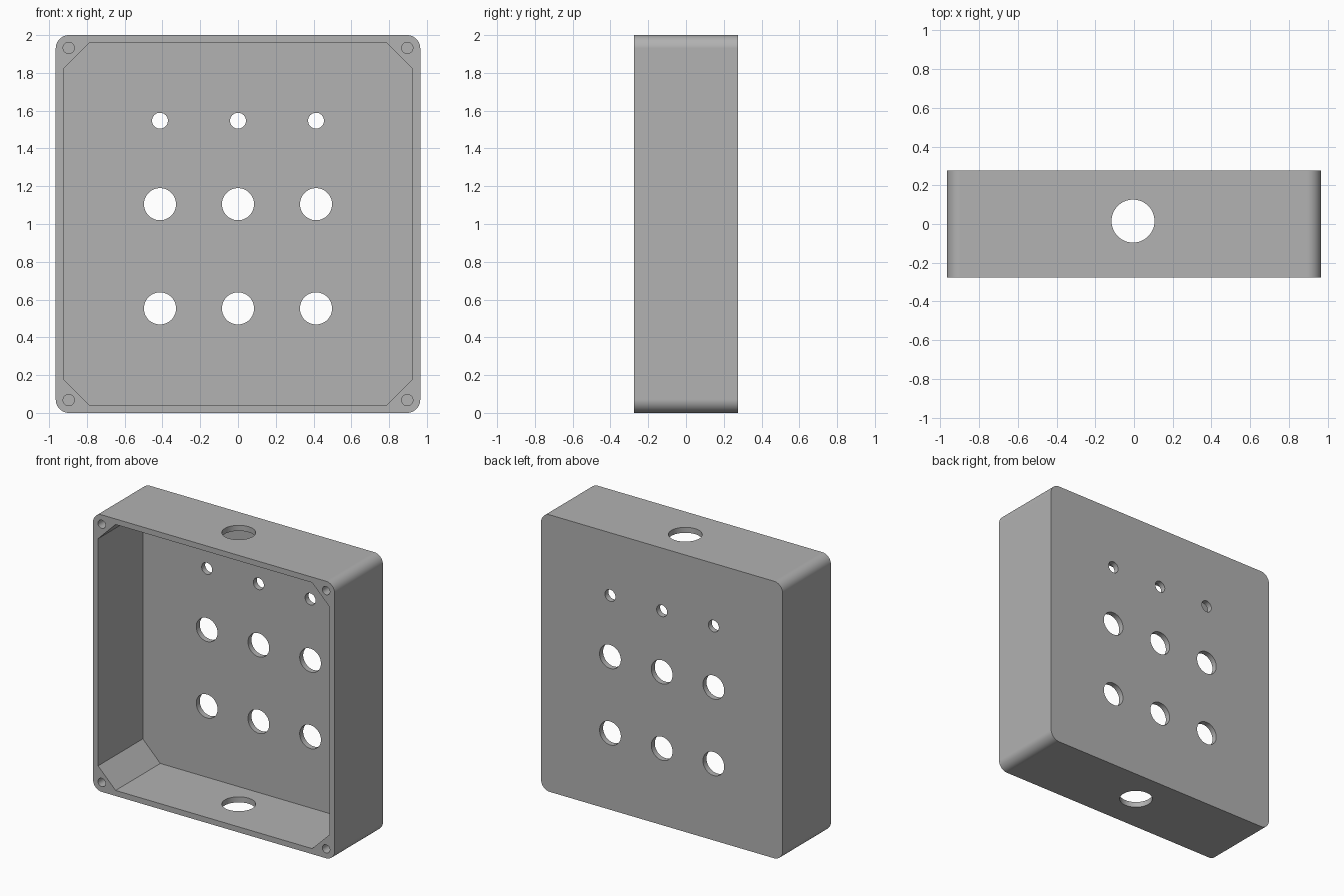
import bpy
import math
from mathutils import Matrix

if "Cube" in bpy.data.objects:
    bpy.data.objects.remove(bpy.data.objects["Cube"], do_unlink=True)

HALF_W, HALF_D, HEIGHT = 0.965, 0.275, 2.0
WALL, BACK, CHAMFER, CORNER = 0.04, 0.04, 0.14, 0.07

grey = bpy.data.materials.new("plain grey")
grey.use_nodes = True
colour = (0.445, 0.445, 0.445, 1)
grey.diffuse_color = colour
grey.node_tree.nodes["Principled BSDF"].inputs["Base Color"].default_value = colour


def prism(name, half_w, z0, z1, y0, y1, cut, segments):
    """Upright block whose four front-to-back edges are bevelled."""
    bpy.ops.mesh.primitive_cube_add(size=1)
    obj = bpy.context.object
    obj.name = name
    obj.data.transform(Matrix.Translation((0, (y0 + y1) / 2, (z0 + z1) / 2))
                       @ Matrix.Diagonal((2 * half_w, y1 - y0, z1 - z0, 1)))
    weights = obj.data.attributes.new("bevel_weight_edge", "FLOAT", "EDGE")
    for edge in obj.data.edges:
        a, b = (obj.data.vertices[i].co for i in edge.vertices)
        weights.data[edge.index].value = 1.0 if abs(a.y - b.y) > 0.01 else 0.0
    bevel = obj.modifiers.new("corners", "BEVEL")
    bevel.limit_method = "WEIGHT"
    bevel.width = cut
    bevel.segments = segments
    bpy.ops.object.modifier_apply(modifier=bevel.name)
    return obj


def drill(name, radius, length, location, along_y=True, sides=48):
    bpy.ops.mesh.primitive_cylinder_add(
        vertices=sides, radius=radius, depth=length, location=location,
        rotation=(math.pi / 2 if along_y else 0, 0, 0))
    bpy.context.object.name = name
    return bpy.context.object


# Outer body with rounded corners, and the chamfered cavity open at the front
body = prism("enclosure_body", HALF_W, 0, HEIGHT, -HALF_D, HALF_D, CORNER, 10)
cutters = [prism("cavity_cutter", HALF_W - WALL, WALL, HEIGHT - WALL,
                 -HALF_D - 0.1, HALF_D - BACK, CHAMFER, 1)]

# Three rows of holes through the back panel
for z, radius in ((0.553, 0.085), (1.105, 0.085), (1.547, 0.042)):
    for x in (-0.413, 0, 0.413):
        cutters.append(drill("panel_hole_cutter", radius, 0.2, (x, HALF_D, z)))

# Cable holes in the top and bottom walls
for z in (0, HEIGHT):
    cutters.append(drill("cable_hole_cutter", 0.111, 0.3, (-0.005, 0.015, z), False))

# Blind screw holes in the front corners
for x in (-0.896, 0.896):
    for z in (0.068, HEIGHT - 0.068):
        cutters.append(drill("screw_hole_cutter", 0.03, 0.5, (x, -HALF_D, z), sides=32))

# Cut everything out of the body
bpy.ops.object.select_all(action="DESELECT")
body.select_set(True)
bpy.context.view_layer.objects.active = body
for cutter in cutters:
    cutter.hide_render = True
    boolean = body.modifiers.new("cut", "BOOLEAN")
    boolean.operation = "DIFFERENCE"
    boolean.solver = "EXACT"
    boolean.object = cutter
    bpy.ops.object.modifier_apply(modifier=boolean.name)
    bpy.data.objects.remove(cutter, do_unlink=True)

# Finish: one colour, smooth rounds and flat panels
body.data.materials.clear()
body.data.materials.append(grey)
bpy.ops.object.shade_smooth_by_angle(angle=math.radians(30))
normals = body.modifiers.new("flat panels", "WEIGHTED_NORMAL")
normals.keep_sharp = True
